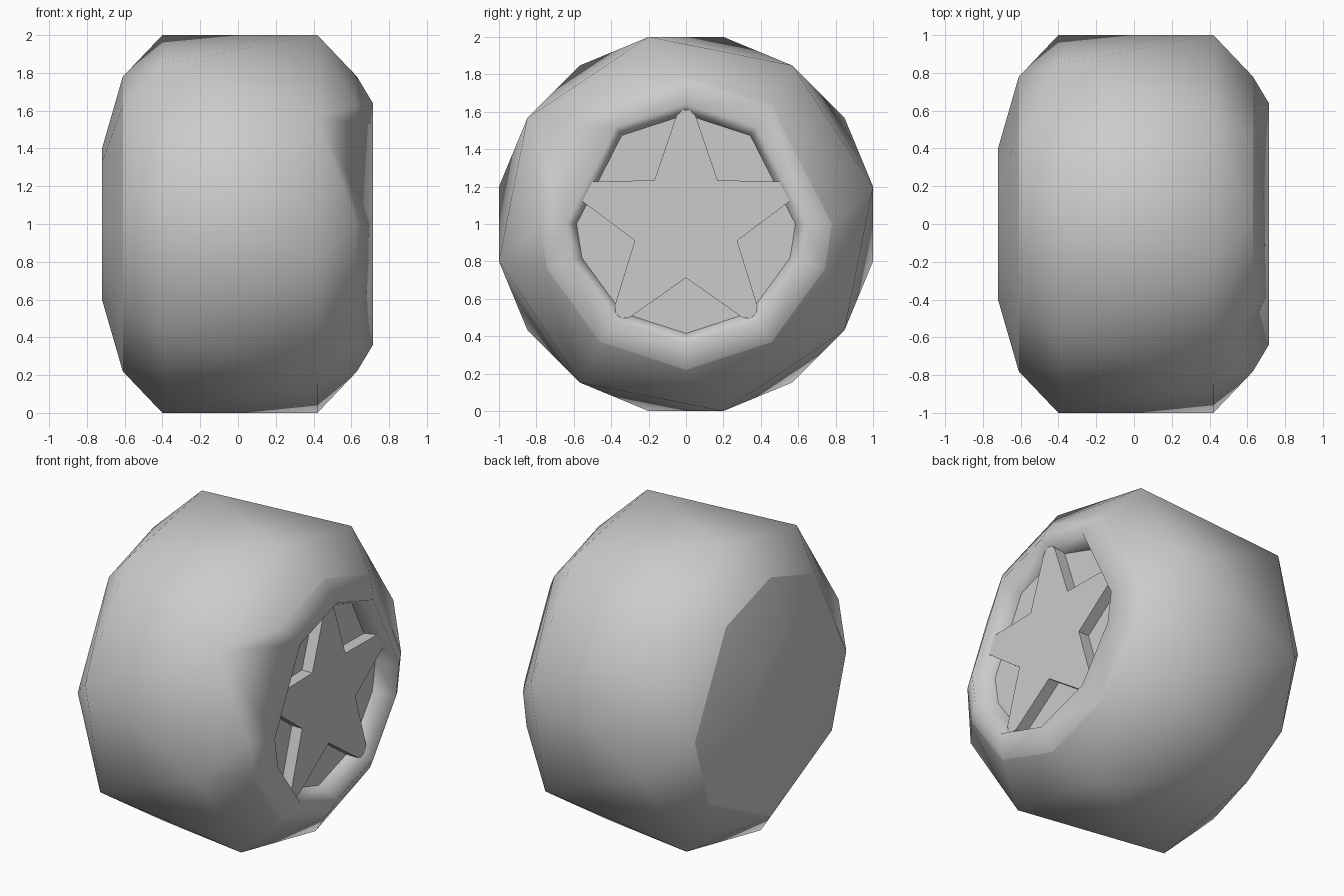
import bpy, bmesh
from math import sin, cos, radians
from mathutils import Vector

cube = bpy.data.objects.get("Cube")
if cube:
    bpy.data.objects.remove(cube, do_unlink=True)

# One plain grey for the whole wheel
grey = bpy.data.materials.new("plain_grey")
grey.use_nodes = True
grey.diffuse_color = (0.6, 0.6, 0.6, 1)
grey.node_tree.nodes["Principled BSDF"].inputs["Base Color"].default_value = (0.6, 0.6, 0.6, 1)


def polar(x, r, deg):
    """Point on a ring around the axle."""
    return Vector((x, r * cos(radians(deg)), 1 + r * sin(radians(deg))))


def add_object(name, bm):
    bmesh.ops.recalc_face_normals(bm, faces=bm.faces[:])
    mesh = bpy.data.meshes.new(name)
    bm.to_mesh(mesh)
    bm.free()
    mesh.materials.append(grey)
    obj = bpy.data.objects.new(name, mesh)
    bpy.context.collection.objects.link(obj)
    return obj


def plate(name, outline, depth):
    """Flat outline with its side walls pushed inward along the axle."""
    bm = bmesh.new()
    face = bm.faces.new([bm.verts.new(p) for p in outline])
    ext = bmesh.ops.extrude_face_region(bm, geom=[face], use_keep_orig=True)
    moved = [g for g in ext["geom"] if isinstance(g, bmesh.types.BMVert)]
    bmesh.ops.translate(bm, vec=(-depth, 0, 0), verts=moved)
    return add_object(name, bm)


OUTER = [0, 54, 90, 126, 180, 198, 234, 270, 306, 342]
INNER = [0, 54, 90, 126, 180, 216, 270, 324]
LIP_X, LIP_R = 0.714, 0.64
FLOOR_X, FLOOR_R = 0.58, 0.585

# Tyre: twisted octagonal tread with faceted shoulders on both sides
bm = bmesh.new()
inner_tread = [11.25 + 22.5 + 45 * i for i in range(8)]
outer_tread = [11.25 + 45 * i for i in range(8)]
rings = [(-0.72, 0.4, INNER), (-0.61, 0.78, INNER), (-0.4, 1.02, inner_tread),
         (0.42, 1.02, outer_tread), (0.63, 0.78, OUTER), (LIP_X, LIP_R, OUTER)]
for x, r, angles in rings:
    for a in angles:
        bm.verts.new(polar(x, r, a))
bmesh.ops.convex_hull(bm, input=bm.verts[:])

# Open the outer side and turn the lip inward to the hub
ends = [f for f in bm.faces if all(v.co.x > LIP_X - 0.01 for v in f.verts)]
bmesh.ops.delete(bm, geom=ends, context='FACES')
rim = [e for e in bm.edges if e.is_boundary]
ext = bmesh.ops.extrude_edge_only(bm, edges=rim)
for v in [g for g in ext["geom"] if isinstance(g, bmesh.types.BMVert)]:
    v.co.x = FLOOR_X
    v.co.y *= FLOOR_R / LIP_R
    v.co.z = 1 + (v.co.z - 1) * FLOOR_R / LIP_R

# Smooth tyre with creases where the side walls begin
for f in bm.faces:
    f.smooth = True
for e in bm.edges:
    if any(all(abs(v.co.x - x) < 0.001 for v in e.verts) for x in (-0.61, 0.63)):
        e.smooth = False
add_object("tyre", bm)

# Hub floor
plate("hub", [polar(FLOOR_X, FLOOR_R, a) for a in OUTER], 0.03)

# Five-armed star spoke with blunt tips
star = []
for i in range(5):
    a = 18 + 72 * i
    star += [polar(0.655, 0.288, a - 36), polar(0.655, 0.582, a - 5),
             polar(0.655, 0.61, a - 2), polar(0.655, 0.61, a + 2),
             polar(0.655, 0.582, a + 5)]
plate("star_spokes", star, 0.085)
